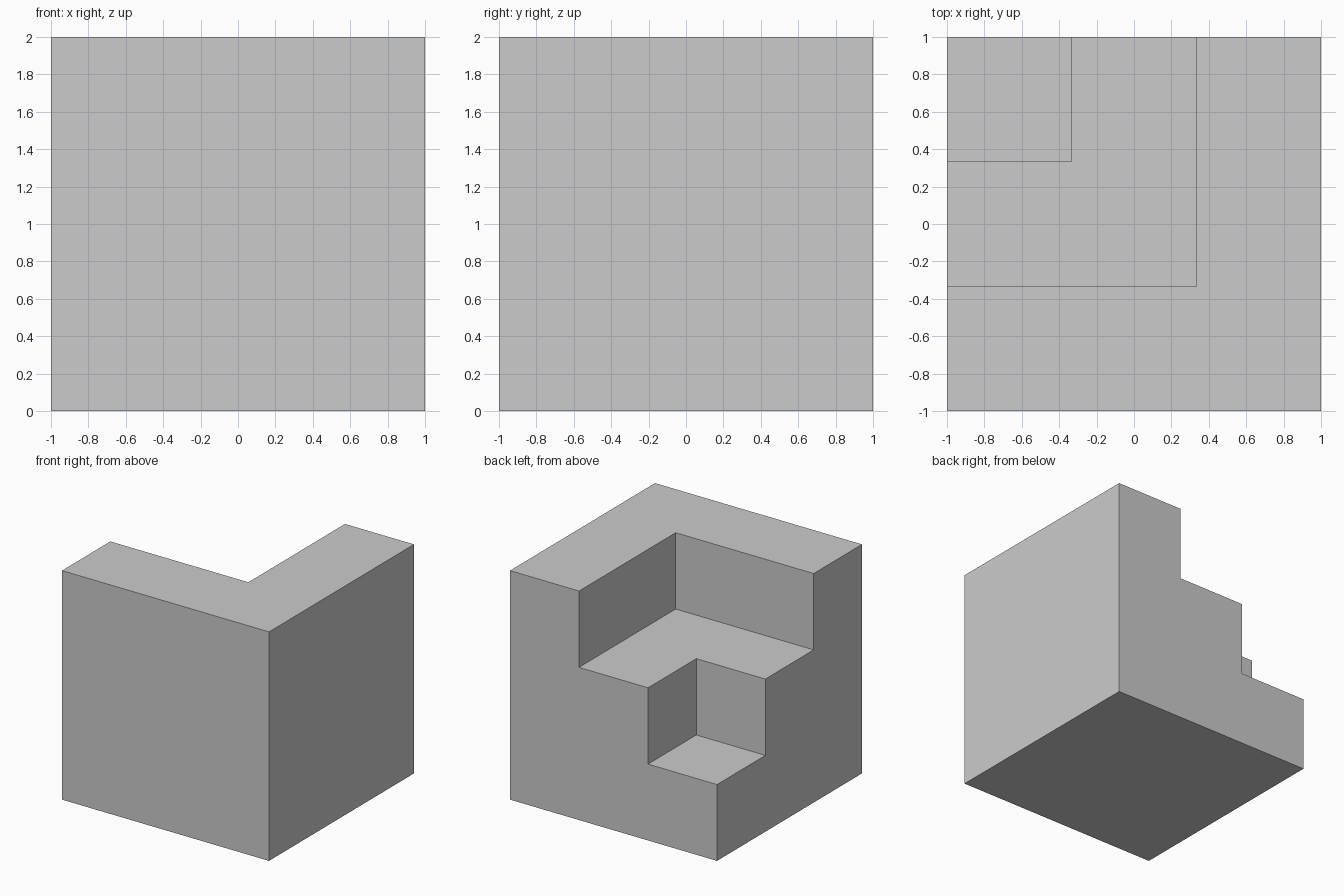
import bpy, bmesh, math
from mathutils import Vector

if "Cube" in bpy.data.objects:
    bpy.data.objects.remove(bpy.data.objects["Cube"])

N = 3            # steps per side
S = 2.0 / N      # step size


def filled(i, j, k):
    """Column height rises in steps away from the back left corner."""
    inside = 0 <= i < N and 0 <= j < N
    return inside and 0 <= k < 1 + max(i, N - 1 - j)


# Corner steps: outer skin only, one closed solid
bm = bmesh.new()
for i in range(N):
    for j in range(N):
        for k in range(N):
            if not filled(i, j, k):
                continue
            centre = Vector((i + 0.5, j + 0.5, k + 0.5))
            for axis in range(3):
                for sign in (-1, 1):
                    n = Vector((0, 0, 0))
                    n[axis] = sign
                    if filled(i + int(n.x), j + int(n.y), k + int(n.z)):
                        continue
                    u = Vector((0, 0, 0))
                    u[(axis + 1) % 3] = 0.5
                    v = n.cross(u)
                    c = centre + n * 0.5
                    corners = (c - u - v, c + u - v, c + u + v, c - u + v)
                    bm.faces.new([bm.verts.new(p * S - Vector((1, 1, 0)))
                                  for p in corners])

# Weld the tiles and merge the flat areas
bmesh.ops.remove_doubles(bm, verts=bm.verts[:], dist=1e-4)
bmesh.ops.dissolve_limit(bm, angle_limit=math.radians(1),
                         verts=bm.verts[:], edges=bm.edges[:])
bmesh.ops.recalc_face_normals(bm, faces=bm.faces[:])

mesh = bpy.data.meshes.new("corner_steps")
bm.to_mesh(mesh)
bm.free()
bpy.context.collection.objects.link(bpy.data.objects.new("corner_steps", mesh))
